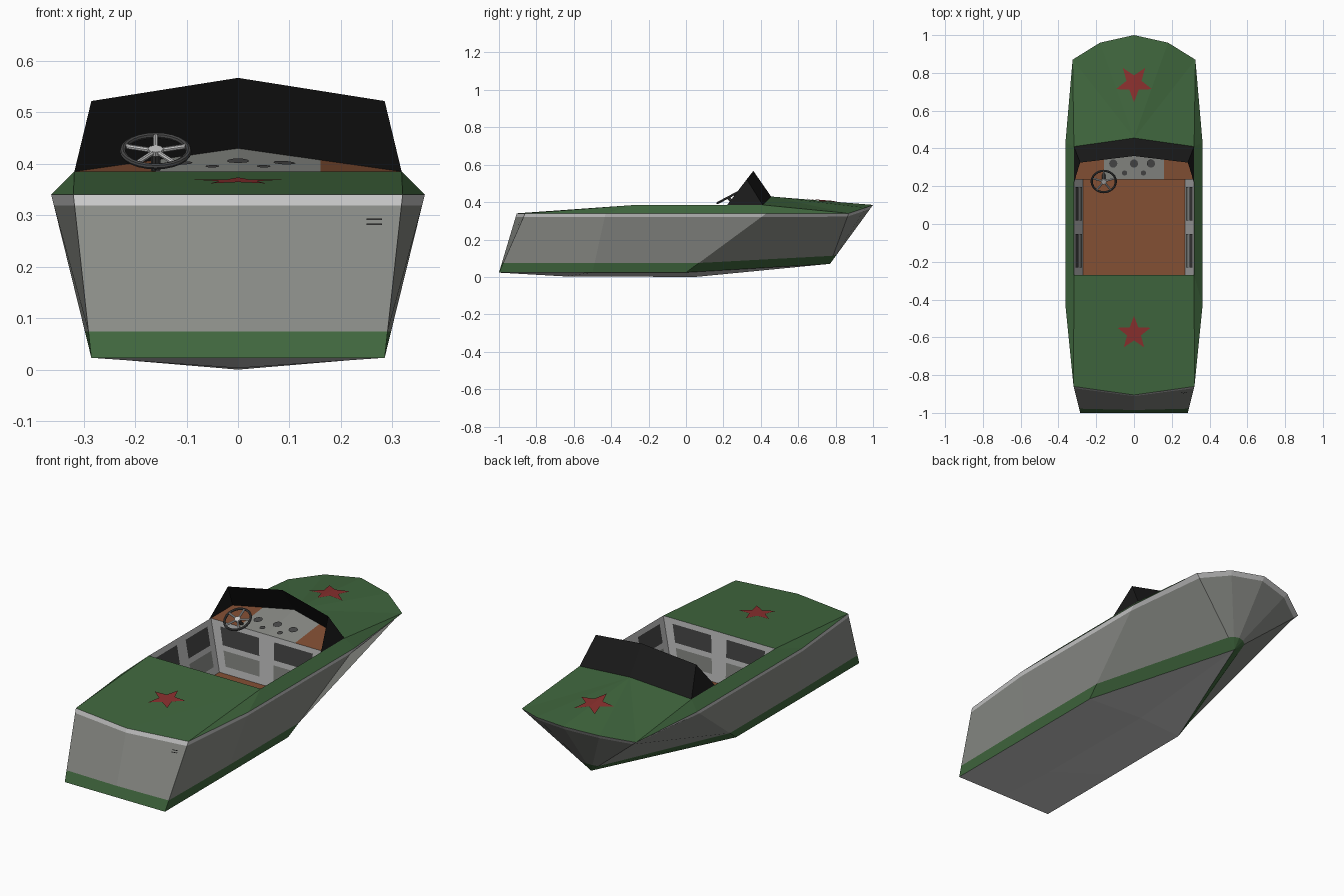
import bpy, bmesh, math
from mathutils import Vector as V
from mathutils.bvhtree import BVHTree

if "Cube" in bpy.data.objects:
    bpy.data.objects.remove(bpy.data.objects["Cube"])


def mat(name, r, g, b):
    m = bpy.data.materials.new(name)
    lin = [((c / 255 + 0.055) / 1.055) ** 2.4 if c > 10 else c / 3294 for c in (r, g, b)]
    m.diffuse_color = (*lin, 1)
    m.use_nodes = True
    m.node_tree.nodes["Principled BSDF"].inputs["Base Color"].default_value = m.diffuse_color
    return m


WHITE = mat("light grey", 200, 200, 200)
GREY = mat("hull grey", 138, 140, 135)
GREEN = mat("deck green", 64, 103, 62)
BROWN = mat("wood brown", 132, 80, 52)
RED = mat("star red", 138, 48, 46)
BLACK = mat("windshield black", 26, 26, 26)
DARK = mat("dark grey", 72, 72, 72)


def build(name, faces, mats, ref, away=True, mirror=True):
    """faces: list of (points, material index); normals turned from or to ref"""
    bm = bmesh.new()
    ref = V(ref)
    for pts, mi in faces:
        for s in ((1, -1) if mirror else (1,)):
            ps = []
            for p in pts:
                q = V((p[0] * s, p[1], p[2]))
                if all((q - o).length > 1e-5 for o in ps):
                    ps.append(q)
            if len(ps) < 3:
                continue
            f = bm.faces.new([bm.verts.new(q) for q in ps])
            f.material_index = mi
            f.normal_update()
            if (f.normal.dot(f.calc_center_median() - ref) > 0) != away:
                f.normal_flip()
    bmesh.ops.remove_doubles(bm, verts=bm.verts[:], dist=1e-5)
    me = bpy.data.meshes.new(name)
    bm.to_mesh(me)
    bm.free()
    for m in mats:
        me.materials.append(m)
    ob = bpy.data.objects.new(name, me)
    bpy.context.collection.objects.link(ob)
    return ob


# Hull: gunwale line joined to chine line, striped in three bands
S0, S1 = V((0, -.905, .34)), V((.32, -.86, .34))
G2, G3, G4 = V((.363, -.43, .34)), V((.363, .43, .34)), V((.325, .87, .34))
G5, T = V((.18, .96, .37)), V((0, 1, .385))
K0, K1, K2 = V((0, -1, .023)), V((0, -.65, .003)), V((0, .05, 0))
H0, H1, H2, BOW = V((.285, -1, .023)), V((.285, -.5, .023)), V((.285, 0, .024)), V((0, .77, .07))
gun = [S0, S1, G2, G3, G4, G5, T]
chine = [K0, H0, H1, H2, BOW, BOW, BOW]
hull = []
for i in range(6):
    for t0, t1, m in ((0, .16, 0), (.16, .935, 1), (.935, 1, 2)):
        hull.append(([chine[i].lerp(gun[i], t0), chine[i + 1].lerp(gun[i + 1], t0),
                      chine[i + 1].lerp(gun[i + 1], t1), chine[i].lerp(gun[i], t1)], m))
hull += [([K0, H0, H1, K1], 2), ([K1, H1, H2, K2], 2), ([K2, H2, BOW], 2)]
build("hull", hull, [GREEN, GREY, WHITE], (0, 0, .2))

# Deck around the cockpit opening
C0, C1 = V((0, -.27, .385)), V((.318, -.27, .385))
D, E = V((.318, .41, .385)), V((0, .455, .43))
deck = build("deck", [(f, 0) for f in (
    [S0, S1, C1], [S0, C1, C0], [S1, G2, C1], [G2, G3, D, C1], [G3, G4, D],
    [E, D, G4], [E, G4, G5], [E, G5, T])], [GREEN], (0, 0, 0))

# Star plates laid on the deck
tree = BVHTree.FromPolygons([v.co for v in deck.data.vertices],
                            [p.vertices[:] for p in deck.data.polygons])


def star(name, cy, r, a0):
    def pt(x, y):
        hit = tree.ray_cast(V((x + 1e-5, y, 2)), V((0, 0, -1)))[0]
        return V((x, y, (hit.z if hit else .38) + .004))
    ring = []
    for k in range(10):
        a, q = a0 + k * math.pi / 5, r * (.42 if k % 2 else 1)
        ring.append(pt(q * math.cos(a), cy + q * math.sin(a)))
    c = pt(0, cy)
    build(name, [([c, ring[k], ring[(k + 1) % 10]], 0) for k in range(10)],
          [RED], (0, cy, -1), mirror=False)


star("bow_star", .745, .1, -math.pi / 2)
star("stern_star", -.578, .092, math.pi / 2)

# Cockpit tub
A1, F1, F2 = V((.318, .235, .385)), V((.27, -.27, .12)), V((.27, .235, .12))


def flip(p):
    return V((-p.x, p.y, p.z))


MID = V((0, 0, .28))
side, front, rear = [C1, A1, F2, F1], [flip(A1), A1, F2, flip(F2)], [flip(C1), C1, F1, flip(F1)]
build("cockpit_walls", [(side, 0), ([flip(p) for p in side], 0), (front, 0), (rear, 0)],
      [WHITE], MID, False, False)
build("cockpit_floor", [([flip(F1), F1, F2, flip(F2)], 0)], [BROWN], MID, False, False)

# Panels on the cockpit walls
for nm, (a, b, c, d), mir in (("side_panels", side, True), ("front_panels", front, False),
                              ("rear_panels", rear, False)):
    n = (b - a).cross(d - a).normalized()
    if n.dot(MID - a) < 0:
        n = -n
    faces = []
    for u0, u1 in ((.08, .43), (.57, .92)):
        for v0, v1, m in ((.1, .45, 0), (.55, .85, 1)):
            faces.append(([a.lerp(b, u).lerp(d.lerp(c, u), v) + n * .003
                           for u, v in ((u0, v0), (u1, v0), (u1, v1), (u0, v1))], m))
    build(nm, faces, [DARK, GREY], MID, False, mir)

# Dashboard with grey centre panel
A0, P0, P1 = V((0, .235, .385)), V((.16, .235, .385)), D.lerp(E, .497)
build("dashboard", [([A0, P0, P1, E], 1), ([P0, A1, D, P1], 0)], [BROWN, GREY], (0, .2, 2), False)

# Dials on the dashboard
dials = []
for cx, cy, r in ((-.11, .32, .022), (0, .32, .022), (.09, .32, .022), (-.05, .27, .014), (.05, .27, .014)):
    ring = []
    for k in range(10):
        x, y = cx + r * math.cos(k * math.pi / 5), cy + r * math.sin(k * math.pi / 5)
        edge_y, edge_z = .455 - abs(x) * .1415, .43 - abs(x) * .1415
        ring.append(V((x, y, .385 + (edge_z - .385) * (y - .235) / (edge_y - .235) + .004)))
    dials.append((ring, 0))
build("dials", dials, [DARK], (0, .2, 2), False, False)

# Windshield: raked front panes and triangular side panes
W0, W1, B = V((0, .36, .567)), V((.285, .325, .522)), V((.318, .22, .385))
build("windshield", [([E, D, W1, W0], 0), ([D, B, W1], 0)], [BLACK], (0, .2, .4))

# Vent slots on the transom
for k, z in enumerate((.281, .291)):
    y = -1 + (z - .023) / .317 * .132 - .004
    build("vent_slot_%d" % k, [([V((.25, y - .002, z)), V((.28, y + .003, z)),
          V((.28, y + .004, z + .003)), V((.25, y - .001, z + .003))], 0)],
          [DARK], (0, 0, .2), True, False)


# Steering wheel
def rod(name, a, b, r, m):
    bpy.ops.mesh.primitive_cylinder_add(vertices=8, radius=r, depth=(b - a).length, location=(a + b) / 2)
    ob = bpy.context.object
    ob.rotation_euler = (b - a).to_track_quat('Z', 'Y').to_euler()
    ob.name = name
    ob.data.materials.append(m)


tilt = math.radians(28)
hub = V((-.16, .225, .425))
axis = V((0, -math.sin(tilt), math.cos(tilt)))
up = V((0, math.cos(tilt), math.sin(tilt)))
bpy.ops.mesh.primitive_torus_add(location=hub, rotation=(tilt, 0, 0), major_radius=.064,
                                 minor_radius=.006, major_segments=24, minor_segments=8)
bpy.context.object.name = "steering_wheel_rim"
bpy.context.object.data.materials.append(DARK)
bpy.ops.object.shade_smooth_by_angle()
rod("steering_hub", hub - axis * .005, hub + axis * .005, .015, WHITE)
rod("steering_column", hub, hub - axis * .045 + V((0, .015, 0)), .009, DARK)
for k in range(5):
    a = math.pi / 2 + k * math.tau / 5
    rod("steering_spoke_%d" % k, hub, hub + (V((math.cos(a), 0, 0)) + up * math.sin(a)) * .062, .005, WHITE)
